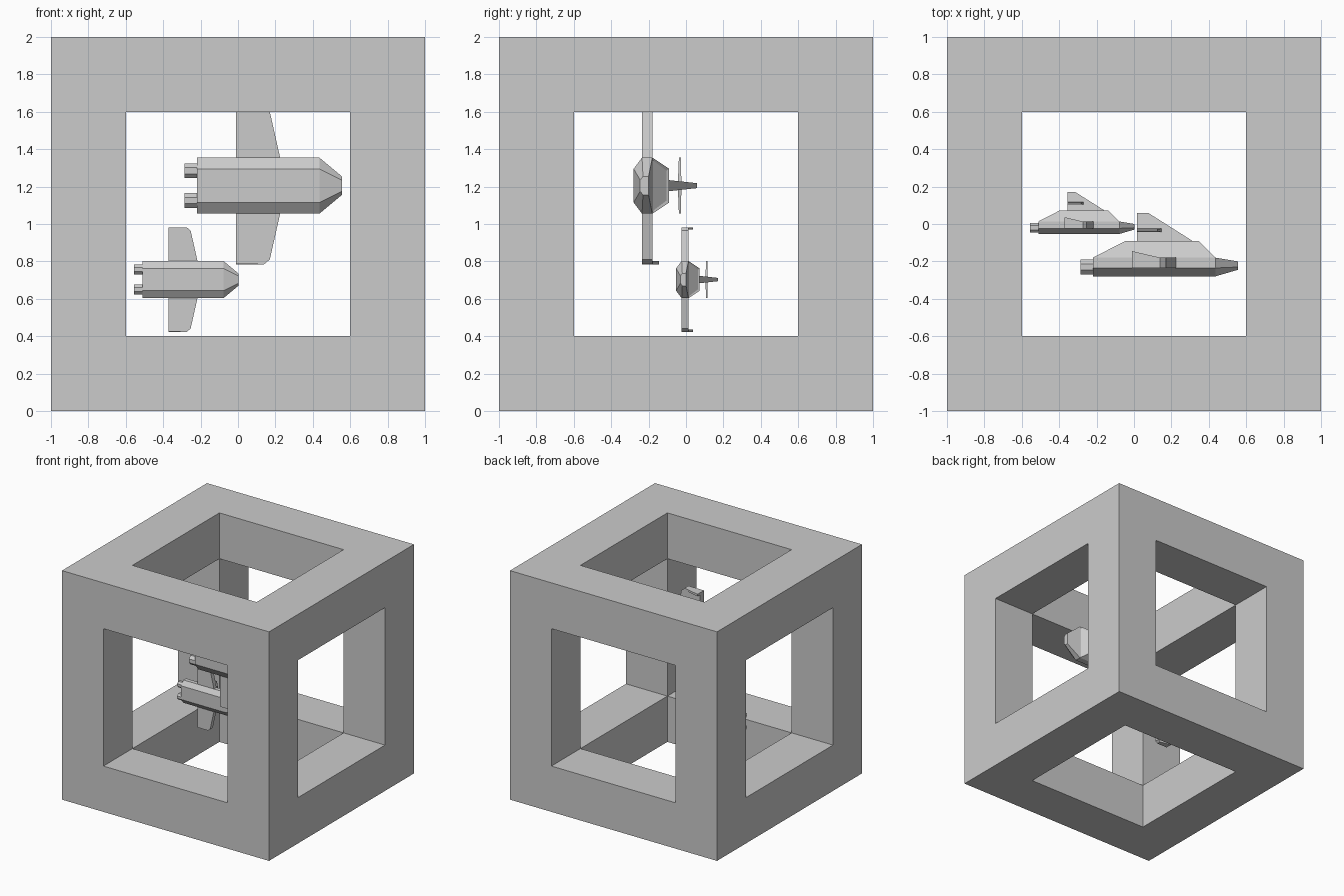
import bpy, bmesh
from math import sin, cos, pi
from mathutils import Vector

default = bpy.data.objects.get("Cube")
if default:
    bpy.data.objects.remove(default, do_unlink=True)

grey = bpy.data.materials.new("light_grey")
grey.use_nodes = True
colour = (0.6, 0.6, 0.6, 1)
grey.diffuse_color = colour
grey.node_tree.nodes["Principled BSDF"].inputs["Base Color"].default_value = colour


def finish(name, bm):
    """Turn a bmesh into a flat shaded object."""
    bmesh.ops.recalc_face_normals(bm, faces=bm.faces[:])
    mesh = bpy.data.meshes.new(name)
    bm.to_mesh(mesh)
    bm.free()
    mesh.materials.append(grey)
    obj = bpy.data.objects.new(name, mesh)
    bpy.context.collection.objects.link(obj)
    return obj


def box(name, centre, size):
    bm = bmesh.new()
    bmesh.ops.create_cube(bm, size=1)
    for v in bm.verts:
        v.co = Vector(a * b for a, b in zip(v.co, size)) + Vector(centre)
    return finish(name, bm)


def loft(rings):
    """Closed solid through matching rings of points."""
    bm = bmesh.new()
    loops = [[bm.verts.new(p) for p in ring] for ring in rings]
    n = len(loops[0])
    for a, b in zip(loops, loops[1:]):
        for i in range(n):
            j = (i + 1) % n
            bm.faces.new((a[i], a[j], b[j], b[i]))
    bm.faces.new(loops[0])
    bm.faces.new(loops[-1])
    bmesh.ops.recalc_face_normals(bm, faces=bm.faces[:])
    return bm


def recess(bm, test, width, depth):
    faces = [f for f in bm.faces if test(f.normal)]
    bmesh.ops.inset_individual(bm, faces=faces, thickness=width, depth=-depth)


def mirrored_section(x, half):
    """Hull section at x, from (y, z) points of one half."""
    return [(x, y, z) for y, z in half] + [(x, y, -z) for y, z in reversed(half)]


def rect_y(x0, x1, y, half):
    return [(x0, y, -half), (x1, y, -half), (x1, y, half), (x0, y, half)]


def rect_z(x0, x1, y0, y1, z):
    return [(x0, y0, z), (x1, y0, z), (x1, y1, z), (x0, y1, z)]


# Open cube frame: a block with three square tunnels
frame = box("cube_frame", (0, 0, 1), (2, 2, 2))
for axis in range(3):
    size = [1.2, 1.2, 1.2]
    size[axis] = 3
    cutter = box("tunnel_cutter", (0, 0, 1), size)
    cutter.hide_render = True
    cut = frame.modifiers.new("tunnel", "BOOLEAN")
    cut.operation = "DIFFERENCE"
    cut.solver = "EXACT"
    cut.object = cutter
    bpy.context.view_layer.objects.active = frame
    bpy.ops.object.modifier_apply(modifier=cut.name)
    bpy.data.objects.remove(cutter, do_unlink=True)


def ship(prefix, origin, scale):
    """Nose along +x, roof along +y, wings along z."""
    parts = {}

    # Hull with tapered nose
    body = [(0, 0.09), (0.045, 0.15), (0.1, 0.15)]
    tip = [(0.035, 0.03), (0.05, 0.05), (0.08, 0.05)]
    parts["hull"] = loft([mirrored_section(0.065, body),
                          mirrored_section(0.72, body),
                          mirrored_section(0.84, tip)])

    # Sloped cabin with recessed front and rear panels
    cabin = loft([rect_y(0.065, 0.72, 0.1, 0.15), rect_y(0.24, 0.63, 0.19, 0.09)])
    recess(cabin, lambda n: abs(n.x) > 0.3, 0.018, 0.006)
    parts["cabin"] = cabin

    # Tail fin
    parts["tail_fin"] = loft([rect_y(0.3, 0.605, 0.185, 0.03),
                              rect_y(0.3, 0.36, 0.34, 0.013)])

    for side, s in (("left", -1), ("right", 1)):
        # Swept wing with clipped corner
        parts[side + "_wing"] = loft([rect_z(0.275, x, 0.045, 0.1, s * z)
                                      for x, z in ((0.517, 0.12), (0.455, 0.395), (0.425, 0.42))])
        # Slanted plate on the wing tip
        plate = [(0.275, 0.135), (0.425, 0.1), (0.425, 0.045), (0.275, 0.08)]
        parts[side + "_wing_tip"] = loft([[(x, y, s * z) for x, y in plate]
                                          for z in (0.403, 0.421)])
        # Tailplane
        parts[side + "_tailplane"] = loft([rect_z(0.3, 0.435, 0.236, 0.256, 0),
                                           rect_z(0.3, 0.41, 0.242, 0.252, s * 0.15)])
        # Eight sided engine nozzle
        ring = [(0.05 + 0.043 * cos((i + 0.5) * pi / 4),
                 s * 0.08 + 0.043 * sin((i + 0.5) * pi / 4)) for i in range(8)]
        engine = loft([[(x, y, z) for y, z in ring] for x in (0, 0.07)])
        recess(engine, lambda n: n.x < -0.9, 0.008, 0.02)
        parts[side + "_engine"] = engine

    for name, bm in parts.items():
        obj = finish(prefix + "_" + name, bm)
        obj.location = origin
        obj.scale = (scale, scale, scale)


ship("large_ship", (-0.285, -0.28, 1.205), 1)
ship("small_ship", (-0.555, -0.053, 0.703), 0.663)
